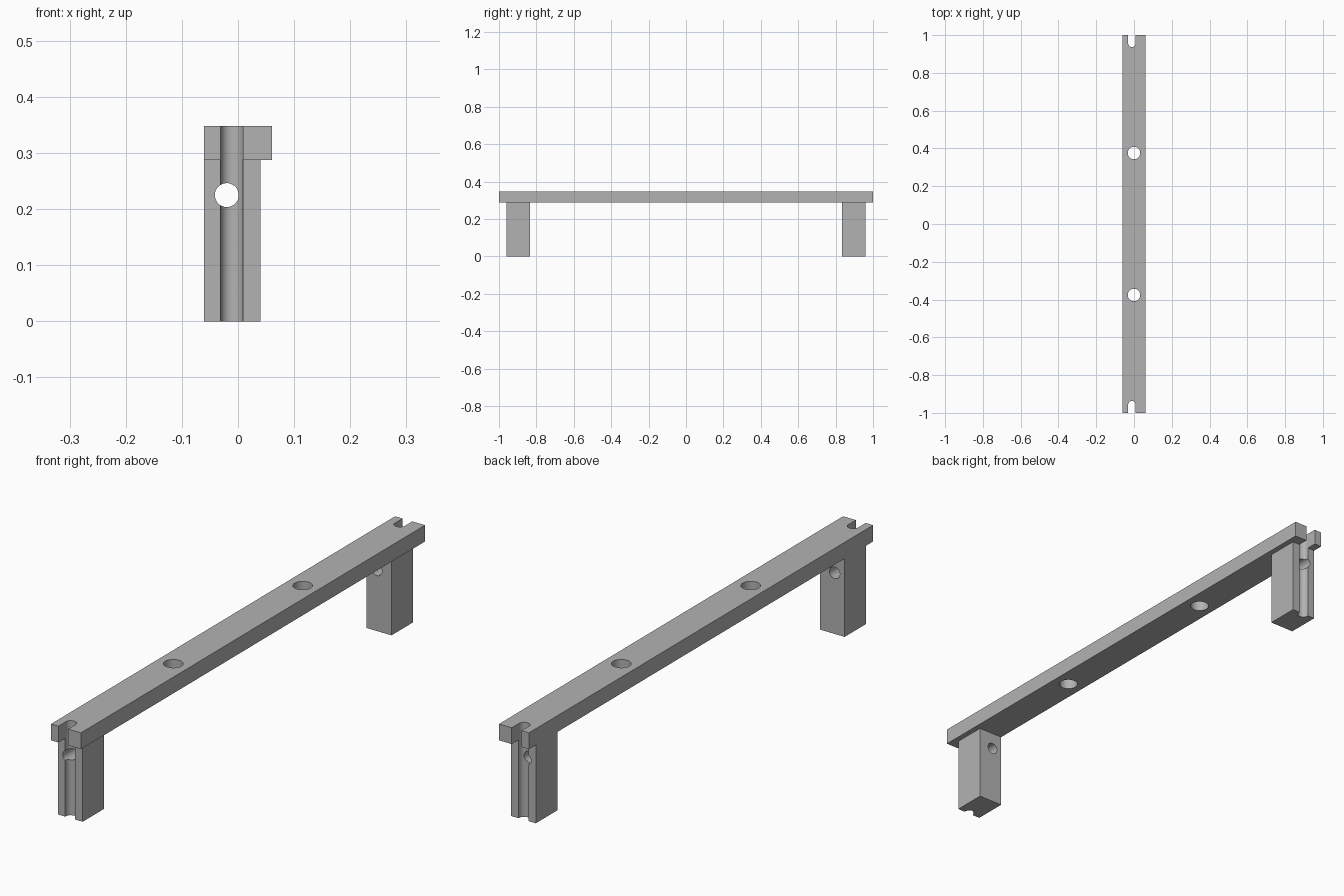
import bpy

if "Cube" in bpy.data.objects:
    bpy.data.objects.remove(bpy.data.objects["Cube"], do_unlink=True)

TOP, UNDER = 0.348, 0.288           # beam top and underside
LEFT, RIGHT, LEG_RIGHT = -0.061, 0.061, 0.04
LEG_IN, LEG_OUT = 0.835, 0.96       # leg extent along y
SLOT_X, SLOT_Y, SLOT_R = -0.011, 0.957, 0.02

grey = bpy.data.materials.new("plain grey")
grey.use_nodes = True
grey.diffuse_color = (0.45, 0.45, 0.45, 1)
grey.node_tree.nodes["Principled BSDF"].inputs["Base Color"].default_value = grey.diffuse_color


def box(name, low, high):
    """Axis-aligned box between two corners."""
    centre = [(a + b) / 2 for a, b in zip(low, high)]
    bpy.ops.mesh.primitive_cube_add(size=1, location=centre)
    ob = bpy.context.object
    ob.name = name
    ob.scale = [b - a for a, b in zip(low, high)]
    bpy.ops.object.transform_apply(location=False, rotation=False, scale=True)
    ob.data.materials.append(grey)
    return ob


def rod(name, centre, radius, length, along_y=False):
    """Round cutter, upright or lying along y."""
    bpy.ops.mesh.primitive_cylinder_add(
        vertices=48, radius=radius, depth=length, location=centre,
        rotation=(1.5707963 if along_y else 0, 0, 0))
    ob = bpy.context.object
    ob.name = name
    ob.data.materials.append(grey)
    return ob


def cut(target, cutter):
    """Subtract the cutter, then discard it."""
    mod = target.modifiers.new("cut", 'BOOLEAN')
    mod.operation, mod.solver, mod.object = 'DIFFERENCE', 'EXACT', cutter
    bpy.context.view_layer.objects.active = target
    bpy.ops.object.modifier_apply(modifier=mod.name)
    bpy.data.objects.remove(cutter, do_unlink=True)


def cut_slot(target, side):
    """Round-ended slot open towards the outer end."""
    cut(target, rod("slot_round", (SLOT_X, side * SLOT_Y, 0.2), SLOT_R, 1))
    ys = sorted((side * SLOT_Y, side * 1.1))
    cut(target, box("slot_mouth", (SLOT_X - SLOT_R, ys[0], -0.3),
                    (SLOT_X + SLOT_R, ys[1], 0.7)))


# Long beam with two screw holes and a slot at each end
beam = box("beam", (LEFT, -1, UNDER), (RIGHT, 1, TOP))
parts = [beam]

for side, place in ((-1, "front"), (1, "back")):
    cut(beam, rod("screw_hole", (0, side * 0.376, TOP), 0.033, 0.4))
    cut_slot(beam, side)

    # Leg with a groove down its outer face and a cross hole
    ys = sorted((side * LEG_IN, side * LEG_OUT))
    leg = box(place + "_leg", (LEFT, ys[0], 0), (LEG_RIGHT, ys[1], UNDER))
    cut_slot(leg, side)
    cut(leg, rod("cross_hole", (-0.02, side * 0.9, 0.225), 0.0213, 0.4, True))
    parts.append(leg)

# Smooth the round walls, keep the edges crisp
for ob in parts:
    bpy.ops.object.select_all(action='DESELECT')
    ob.select_set(True)
    bpy.context.view_layer.objects.active = ob
    bpy.ops.object.shade_smooth_by_angle(angle=0.5)
